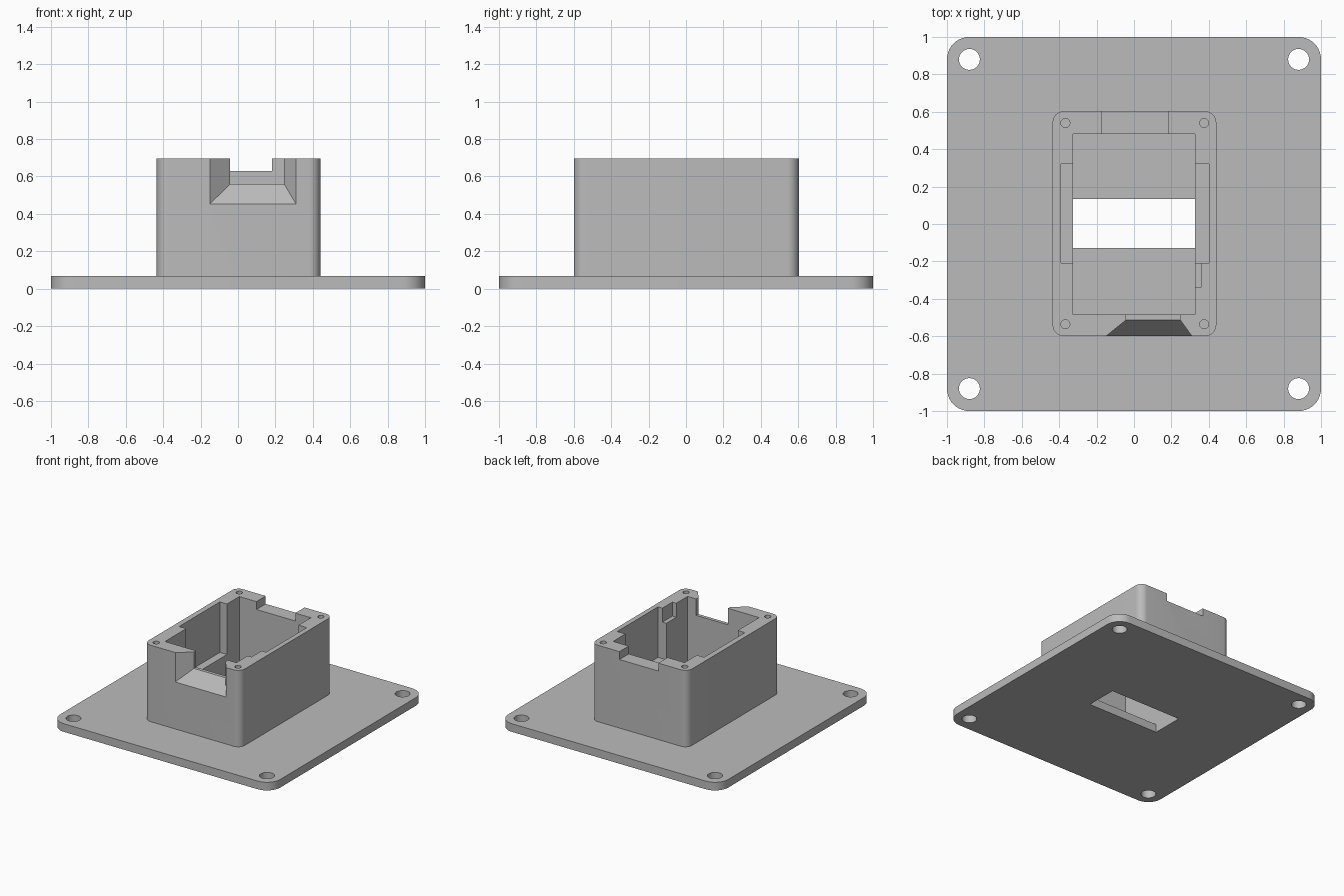
import bpy
import bmesh
import math

cube = bpy.data.objects.get("Cube")
if cube:
    bpy.data.objects.remove(cube, do_unlink=True)

grey = bpy.data.materials.new("plain grey")
grey.use_nodes = True
grey.diffuse_color = (0.5, 0.5, 0.5, 1)
grey.node_tree.nodes["Principled BSDF"].inputs["Base Color"].default_value = (0.5, 0.5, 0.5, 1)

PLATE_TOP = 0.067
TOP = 0.695
ABOVE = 0.8


def finish(name, bm):
    bmesh.ops.recalc_face_normals(bm, faces=bm.faces)
    mesh = bpy.data.meshes.new(name)
    bm.to_mesh(mesh)
    bm.free()
    mesh.materials.append(grey)
    obj = bpy.data.objects.new(name, mesh)
    bpy.context.collection.objects.link(obj)
    return obj


def block(name, xs, ys, zs, radius=0):
    """Box between limits, with optional rounded vertical corners."""
    bm = bmesh.new()
    bmesh.ops.create_cube(bm, size=1)
    for v in bm.verts:
        v.co = [lim[0] if c < 0 else lim[1] for c, lim in zip(v.co, (xs, ys, zs))]
    if radius:
        upright = [e for e in bm.edges if abs(e.verts[0].co.z - e.verts[1].co.z) > 0.01]
        bmesh.ops.bevel(bm, geom=upright, offset=radius, segments=10,
                        profile=0.5, affect='EDGES')
    return finish(name, bm)


def drill(name, x, y, zs, radius):
    """Round upright cutter."""
    bm = bmesh.new()
    bmesh.ops.create_cone(bm, cap_ends=True, segments=32, radius1=radius,
                          radius2=radius, depth=zs[1] - zs[0])
    bmesh.ops.translate(bm, vec=(x, y, sum(zs) / 2), verts=bm.verts)
    return finish(name, bm)


def combine(target, other, operation='DIFFERENCE'):
    other.hide_render = True
    mod = target.modifiers.new(operation.title(), 'BOOLEAN')
    mod.object = other
    mod.operation = operation
    mod.solver = 'EXACT'
    bpy.context.view_layer.objects.active = target
    bpy.ops.object.modifier_apply(modifier=mod.name)
    bpy.data.objects.remove(other, do_unlink=True)


# Mounting plate with the housing fused on top
body = block("mounting_plate_and_housing", (-1, 1), (-1, 1), (0, PLATE_TOP), 0.12)
housing = block("housing", (-0.435, 0.44), (-0.6, 0.603), (0.03, TOP), 0.06)
combine(body, housing, 'UNION')

# Main cavity and the slot through the floor
combine(body, block("cavity", (-0.325, 0.325), (-0.485, 0.482), (PLATE_TOP, ABOVE)))
combine(body, block("floor_slot", (-0.325, 0.325), (-0.128, 0.135), (-0.1, 0.2)))

# Side pockets, small latch recess and rear notch
combine(body, block("right_pocket", (-0.39, -0.3), (-0.208, 0.322), (0.28, ABOVE)))
combine(body, block("left_pocket", (0.3, 0.4), (-0.208, 0.322), (0.28, ABOVE)))
combine(body, block("latch_recess", (0.3, 0.36), (-0.338, -0.19), (0.58, ABOVE)))
combine(body, block("rear_notch", (-0.17, 0.183), (0.45, 0.7), (0.63, ABOVE)))

# Front opening: straight lip, then a funnel widening outward
combine(body, block("front_lip", (-0.042, 0.247), (-0.53, -0.45), (0.56, ABOVE)))
bm = bmesh.new()
rings = []
for y, x0, x1, z in ((-0.513, -0.042, 0.247, 0.56), (-0.6, -0.15, 0.31, 0.453),
                     (-0.65, -0.15, 0.31, 0.453)):
    rings.append([bm.verts.new(p) for p in
                  ((x0, y, z), (x1, y, z), (x1, y, ABOVE), (x0, y, ABOVE))])
for a, b in zip(rings, rings[1:]):
    for i in range(4):
        j = (i + 1) % 4
        bm.faces.new((a[i], a[j], b[j], b[i]))
bm.faces.new(rings[0])
bm.faces.new(rings[-1][::-1])
combine(body, finish("front_funnel", bm))

# Bolt holes in the plate and blind screw holes in the housing rim
for sx in (-1, 1):
    for sy in (-1, 1):
        combine(body, drill("bolt_hole", sx * 0.88, sy * 0.88, (-0.1, 0.2), 0.056))
        combine(body, drill("screw_hole", 0.004 + sx * 0.371, 0.002 + sy * 0.538,
                            (0.4, ABOVE), 0.024))

# Smooth the rounded corners and holes, keep the edges sharp
bpy.ops.object.select_all(action='DESELECT')
body.select_set(True)
bpy.context.view_layer.objects.active = body
bpy.ops.object.shade_smooth_by_angle(angle=math.radians(30))
